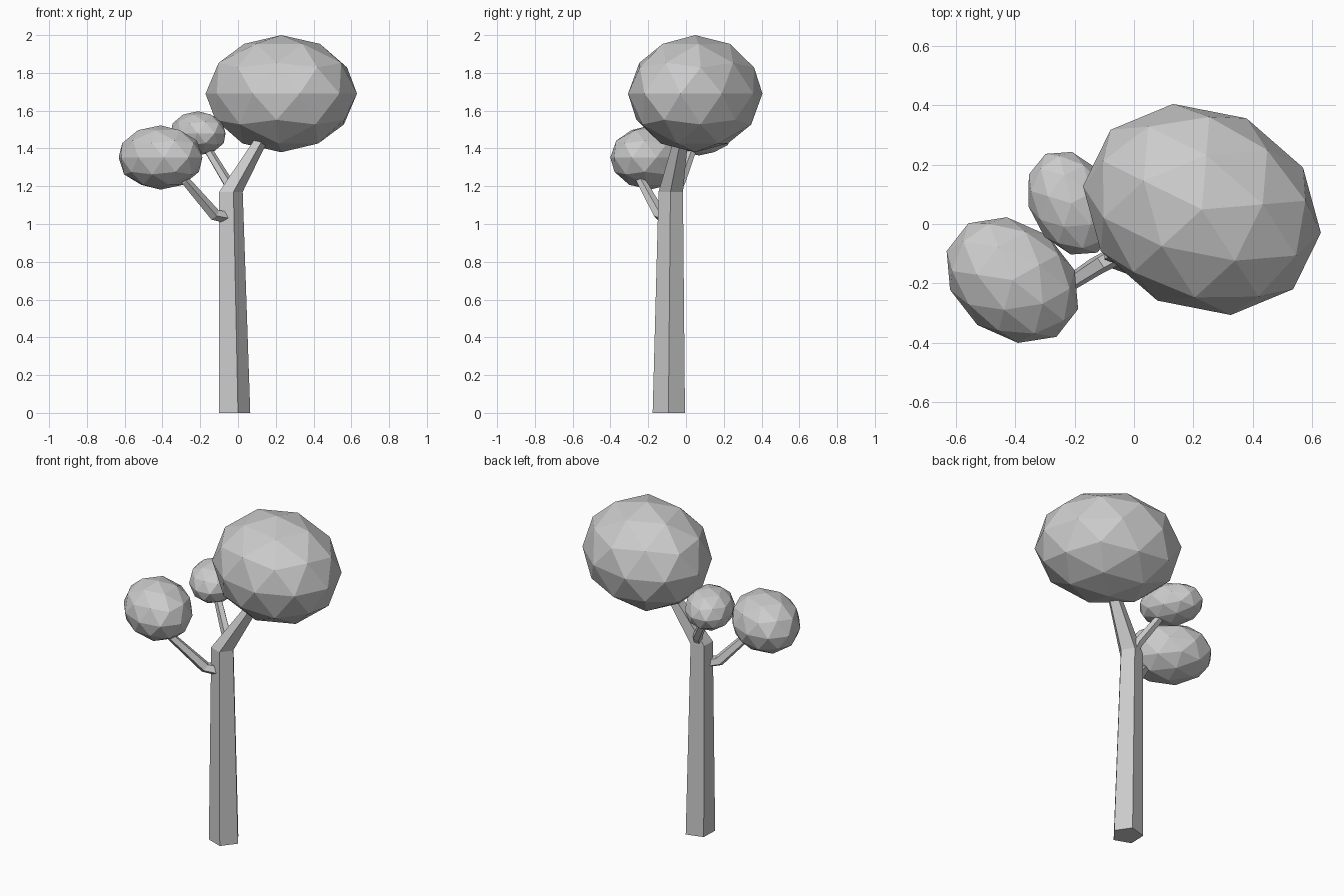
import bpy, bmesh
from math import radians, cos, sin, tau
from mathutils import Vector

if "Cube" in bpy.data.objects:
    bpy.data.objects.remove(bpy.data.objects["Cube"])


def tube(name, path, sides=5, turn=-2.0, flat=False):
    """Faceted tapering limb through (x, y, z, radius) points."""
    bm = bmesh.new()
    pts = [Vector(p[:3]) for p in path]
    rings = []
    for i, p in enumerate(path):
        d = pts[min(i + 1, len(pts) - 1)] - pts[max(i - 1, 0)]
        q = Vector((0, 0, 1)).rotation_difference(Vector((0, 0, 1)) if flat else d)
        ring = []
        for k in range(sides):
            a = radians(turn) + tau * k / sides
            ring.append(bm.verts.new(pts[i] + q @ Vector((p[3] * cos(a), p[3] * sin(a), 0))))
        rings.append(ring)
    for lo, hi in zip(rings, rings[1:]):
        for k in range(sides):
            n = (k + 1) % sides
            bm.faces.new((lo[k], lo[n], hi[n], hi[k]))
    bm.faces.new(rings[0][::-1])
    bm.faces.new(rings[-1])
    mesh = bpy.data.meshes.new(name)
    bm.to_mesh(mesh)
    bm.free()
    obj = bpy.data.objects.new(name, mesh)
    bpy.context.collection.objects.link(obj)
    return obj


def crown(name, centre, radii, turn):
    """Squashed low-poly foliage ball."""
    bpy.ops.mesh.primitive_ico_sphere_add(subdivisions=2, radius=1, location=centre,
                                          rotation=(0, 0, radians(turn)))
    obj = bpy.context.object
    obj.name = name
    obj.scale = radii
    return obj


# Trunk, bending at the top into the main limb
tube("trunk", [(-0.025, -0.09, 0, 0.09), (-0.043, -0.08, 1.17, 0.068),
               (0.11, -0.03, 1.43, 0.042), (0.19, 0.01, 1.58, 0.035)], flat=True)

# Side branches
tube("left_branch", [(-0.05, -0.10, 1.035, 0.034), (-0.125, -0.14, 1.05, 0.033),
                     (-0.28, -0.24, 1.23, 0.025), (-0.34, -0.25, 1.30, 0.022)])
tube("back_branch", [(-0.04, -0.07, 1.15, 0.03), (-0.055, -0.03, 1.22, 0.028),
                     (-0.17, 0.04, 1.41, 0.023), (-0.20, 0.06, 1.46, 0.02)])

# Foliage
crown("large_crown", (0.229, 0.049, 1.69), (0.415, 0.342, 0.31), 153.9)
crown("left_crown", (-0.41, -0.189, 1.352), (0.247, 0.192, 0.17), -38)
crown("back_crown", (-0.211, 0.07, 1.48), (0.14, 0.188, 0.117), 27.7)
